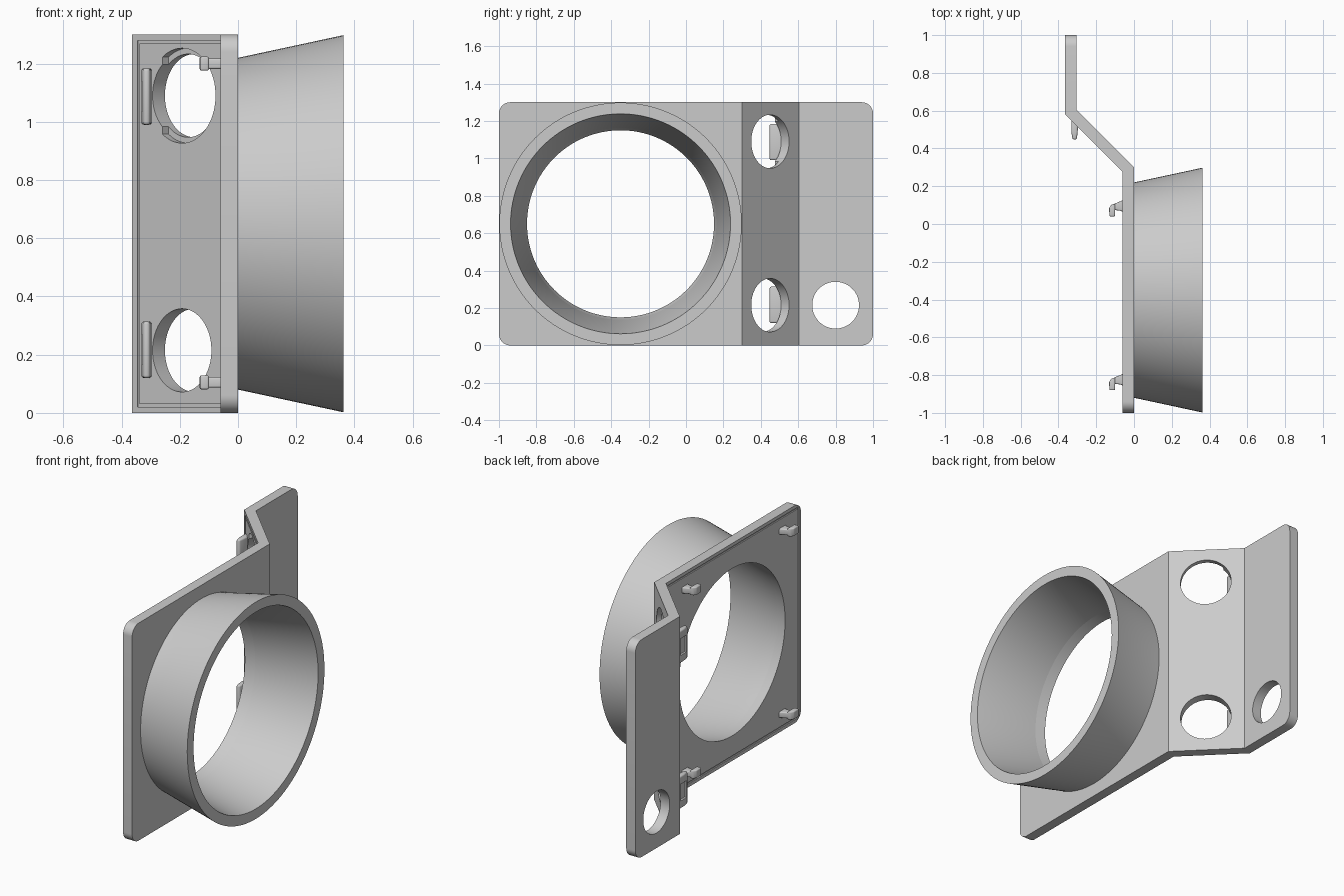
import bpy, bmesh, math
from mathutils import Vector, Matrix

old = bpy.data.objects.get("Cube")
if old:
    bpy.data.objects.remove(old, do_unlink=True)

grey = bpy.data.materials.new("plain grey")
grey.use_nodes = True
grey.diffuse_color = (0.6, 0.6, 0.6, 1)
grey.node_tree.nodes["Principled BSDF"].inputs["Base Color"].default_value = (0.6, 0.6, 0.6, 1)


def finish(name, bm):
    bmesh.ops.recalc_face_normals(bm, faces=bm.faces)
    mesh = bpy.data.meshes.new(name)
    bm.to_mesh(mesh)
    bm.free()
    mesh.materials.append(grey)
    ob = bpy.data.objects.new(name, mesh)
    bpy.context.collection.objects.link(ob)
    return ob


def activate(ob):
    bpy.ops.object.select_all(action='DESELECT')
    ob.select_set(True)
    bpy.context.view_layer.objects.active = ob


def smooth(ob):
    activate(ob)
    bpy.ops.object.shade_smooth_by_angle(angle=math.radians(30))


def prism_mesh(points, sweep):
    bm = bmesh.new()
    face = bm.faces.new([bm.verts.new(p) for p in points])
    ext = bmesh.ops.extrude_face_region(bm, geom=[face])
    bmesh.ops.translate(bm, vec=sweep, verts=[v for v in ext["geom"] if isinstance(v, bmesh.types.BMVert)])
    return bm


def slab(name, outline, z0, z1):
    return finish(name, prism_mesh([(x, y, z0) for x, y in outline], (0, 0, z1 - z0)))


def cone(name, start, end, r1, r2, segments=96):
    start, end = Vector(start), Vector(end)
    axis = end - start
    bm = bmesh.new()
    turn = Matrix.Translation((start + end) / 2) @ axis.to_track_quat('Z', 'Y').to_matrix().to_4x4()
    bmesh.ops.create_cone(bm, cap_ends=True, segments=segments, radius1=r1, radius2=r2,
                          depth=axis.length, matrix=turn)
    return finish(name, bm)


def cut(target, cutter):
    cutter.hide_render = True
    mod = target.modifiers.new("cut", 'BOOLEAN')
    mod.operation, mod.solver, mod.object = 'DIFFERENCE', 'EXACT', cutter
    activate(target)
    bpy.ops.object.modifier_apply(modifier=mod.name)
    bpy.data.objects.remove(cutter, do_unlink=True)


def round_edges(ob, width):
    mod = ob.modifiers.new("round", 'BEVEL')
    mod.width, mod.segments = width, 3
    activate(ob)
    bpy.ops.object.modifier_apply(modifier=mod.name)
    smooth(ob)


HEIGHT = 1.3
T = 0.06

# Folded mounting plate with rounded outer corners
profile = [(0, -1), (0, 0.3), (-0.305, 0.605), (-0.305, 1),
           (-0.365, 1), (-0.365, 0.58), (-T, 0.275), (-T, -1)]
bm = prism_mesh([(x, y, 0) for x, y in profile], (0, 0, HEIGHT))
corners = [e for e in bm.edges
           if abs(e.verts[0].co.y) > 0.99 and e.verts[0].co.y == e.verts[1].co.y
           and abs(e.verts[0].co.z - e.verts[1].co.z) < 0.01]
bmesh.ops.bevel(bm, geom=corners, offset=0.06, segments=10, profile=0.5, affect='EDGES')
plate = finish("mounting_plate", bm)

# Large flared opening and small round hole
CY, CZ = -0.35, 0.65
flare = 0.088 / 0.425
cut(plate, cone("opening_cutter", (-T - 0.1, CY, CZ), (0.1, CY, CZ),
                0.5 - 0.1 * flare, 0.5 + 0.16 * flare, 128))
cut(plate, cone("cable_hole_cutter", (-0.5, 0.8, 0.215), (-0.2, 0.8, 0.215), 0.125, 0.125))

# Holes drilled square through the slanted panel
normal = Vector((-1, -1, 0)).normalized()
along = Vector((1, -1, 0)).normalized()
for z in (0.215, 1.09):
    mid = Vector((-0.15, 0.45, z))
    cut(plate, cone("panel_hole_cutter", mid - normal * 0.1, mid + normal * 0.16, 0.143, 0.143))

# Partial recess around the upper panel hole
seat = Vector((-0.15, 0.45, 1.09)) + normal * 0.03
limit = math.acos(-0.095 / 0.163)
arc = [limit * (i / 32 - 1) for i in range(65)]
cut(plate, finish("recess_cutter", prism_mesh(
    [seat + along * 0.163 * math.cos(a) + Vector((0, 0, 0.163 * math.sin(a))) for a in arc], normal * 0.1)))

# Fine groove framing the inner face
d = 0.007
strip = [(-T + d, -0.98), (-T + d, 0.275 + d), (-0.343, 0.56 + d),
         (-0.343 - d, 0.56 - d), (-T - d, 0.275 - d), (-T - d, -0.98)]
for z in (0.02, HEIGHT - 0.03):
    cut(plate, slab("groove_cutter", strip, z, z + 0.01))
cut(plate, slab("groove_cutter", [(-T - d, -0.98), (-T + d, -0.98), (-T + d, -0.97), (-T - d, -0.97)],
                0.02, HEIGHT - 0.02))
cut(plate, slab("groove_cutter", [(-0.343, 0.56 + d), (-0.343 - d, 0.56 - d),
                                  (-0.335 - d, 0.552 - d), (-0.335, 0.552 + d)], 0.02, HEIGHT - 0.02))
smooth(plate)

# Flared collar
bm = bmesh.new()
section = [(0, 0.57), (0.363, 0.648), (0.363, 0.588), (0, 0.5 + T * flare), (-0.004, 0.5 + T * flare), (-0.004, 0.57)]
ring = [bm.verts.new((x, CY, CZ + r)) for x, r in section]
edges = [bm.edges.new((ring[i], ring[(i + 1) % len(ring)])) for i in range(len(ring))]
bmesh.ops.spin(bm, geom=ring + edges, cent=(0, CY, CZ), axis=(1, 0, 0),
               angle=math.tau, steps=128, use_merge=False)
bmesh.ops.remove_doubles(bm, verts=bm.verts, dist=0.0001)
smooth(finish("flared_collar", bm))

# Snap hooks on the inner face: a stem and a down-turned head
stem = [(-0.05, 0.02), (-0.05, -0.04), (-0.085, -0.02), (-0.115, -0.02), (-0.115, 0.015), (-0.085, 0.02)]
stem = [(-0.05, 0.04), (-0.05, -0.03), (-0.07, -0.02), (-0.11, -0.015), (-0.11, 0.015), (-0.085, 0.025)]
head = [(-0.1, 0.018), (-0.1, -0.05), (-0.13, -0.05), (-0.132, -0.005), (-0.12, 0.012)]
for y, row in ((0.09, "back"), (-0.83, "front")):
    for z, level in ((0.105, "lower"), (1.2, "upper")):
        name = f"{row}_{level}_hook"
        for part, outline, half in (("stem", stem, 0.018), ("head", head, 0.024)):
            round_edges(slab(f"{name}_{part}", [(x, y + v) for x, v in outline], z - half, z + half), 0.006)

# Retaining tabs beside the panel holes, with a shallow window on the outer side
for z, level in ((0.217, "lower"), (1.087, "upper")):
    tab = slab(f"{level}_tab", [(-0.332, 0.555), (-0.295, 0.555), (-0.298, 0.49), (-0.303, 0.447),
                               (-0.325, 0.447), (-0.332, 0.49)], z - 0.097, z + 0.097)
    round_edges(tab, 0.009)
    cut(tab, slab("window_cutter", [(-0.35, 0.465), (-0.32, 0.465), (-0.32, 0.525), (-0.35, 0.525)],
                  z - 0.05, z + 0.05))
    smooth(tab)
